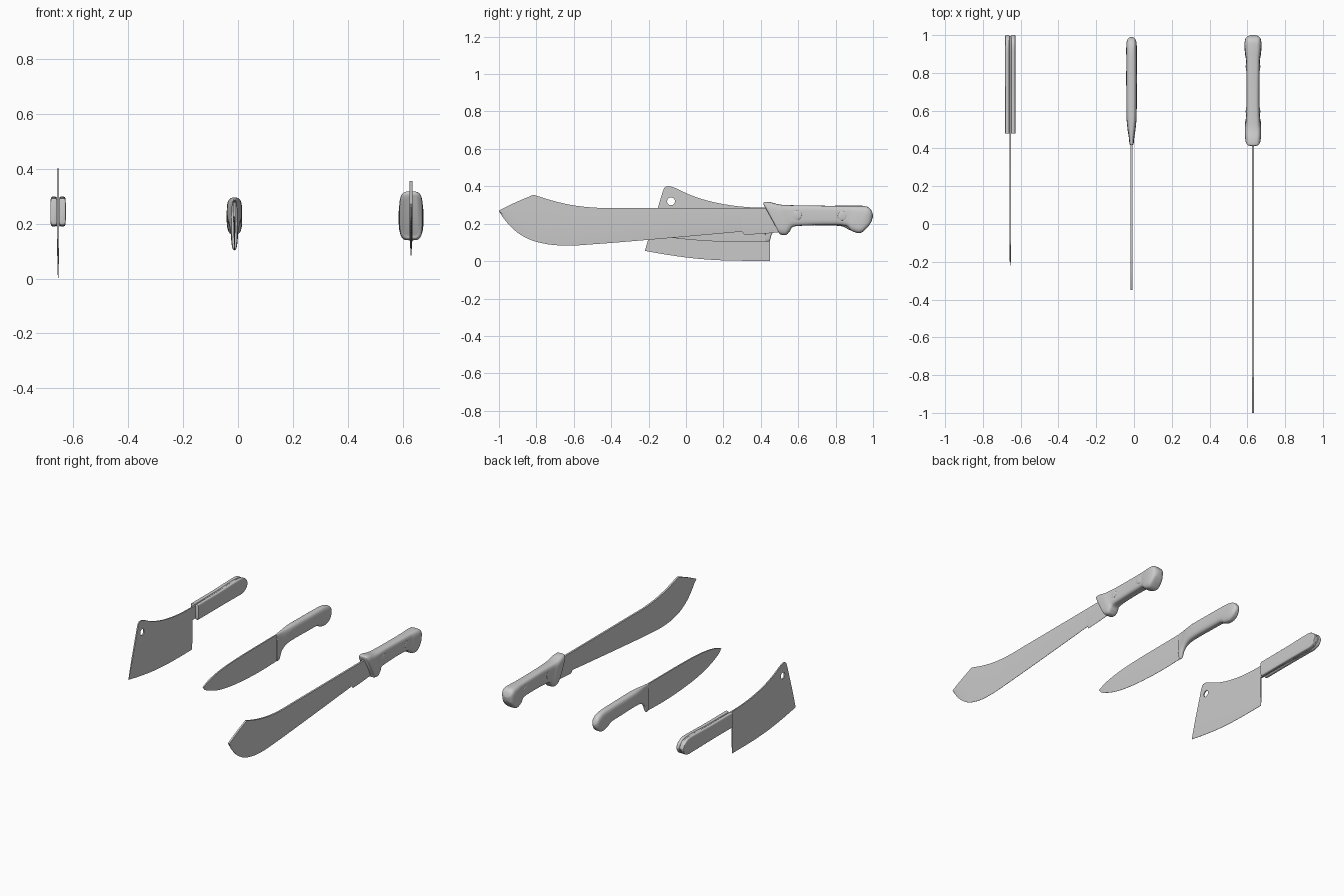
import bpy, bmesh, math

if "Cube" in bpy.data.objects:
    bpy.data.objects.remove(bpy.data.objects["Cube"])

CLEAVER_X, CHEF_X, MACHETE_X = -0.655, -0.013, 0.63


def skin(name, rings, angle=35):
    """Bridge a row of closed rings and cap both ends."""
    bm = bmesh.new()
    vs = [[bm.verts.new(p) for p in r] for r in rings]
    n = len(rings[0])
    for a, b in zip(vs, vs[1:]):
        for i in range(n):
            j = (i + 1) % n
            bm.faces.new((a[i], a[j], b[j], b[i]))
    bm.faces.new(vs[0])
    bm.faces.new(vs[-1][::-1])
    bmesh.ops.remove_doubles(bm, verts=bm.verts, dist=1e-5)
    bmesh.ops.recalc_face_normals(bm, faces=bm.faces)
    me = bpy.data.meshes.new(name)
    bm.to_mesh(me)
    bm.free()
    ob = bpy.data.objects.new(name, me)
    bpy.context.collection.objects.link(ob)
    smooth(ob, angle)
    return ob


def smooth(ob, angle=35):
    bpy.ops.object.select_all(action='DESELECT')
    ob.select_set(True)
    bpy.context.view_layer.objects.active = ob
    bpy.ops.object.shade_smooth_by_angle(angle=math.radians(angle))


def height(runs, y):
    """Smooth z(y) along runs of points; the joints between runs stay sharp."""
    run = next((r for r in runs if y <= r[-1][0] + 1e-9), runs[-1])
    sl = [(b[1] - a[1]) / (b[0] - a[0]) for a, b in zip(run, run[1:])]
    tan = [sl[0]] + [(a + b) / 2 for a, b in zip(sl, sl[1:])] + [sl[-1]]
    i = next((k for k in range(len(sl)) if y <= run[k + 1][0]), len(sl) - 1)
    (y0, z0), (y1, z1) = run[i], run[i + 1]
    h = y1 - y0
    t = (y - y0) / h
    return ((2*t**3 - 3*t*t + 1) * z0 + (t**3 - 2*t*t + t) * h * tan[i]
            + (3*t*t - 2*t**3) * z1 + (t**3 - t*t) * h * tan[i + 1])


def blade(name, x, top, bottom, thick, bevel=0.4, edge=0.001, n=64):
    """Blade between a spine line and a cutting line, ground thin at the edge."""
    span = [(r[0][0][0], r[-1][-1][0]) for r in (top, bottom)]
    ts = {(i / n) ** 1.6 for i in range(n + 1)}
    for runs, (a, b) in zip((top, bottom), span):
        ts |= {(r[-1][0] - a) / (b - a) for r in runs}
    rings = []
    for t in sorted(ts):
        (yt, zt), (yb, zb) = [(a + (b - a) * t, height(r, a + (b - a) * t))
                              for r, (a, b) in zip((top, bottom), span)]
        ym, zm = yb + (yt - yb) * bevel, zb + (zt - zb) * bevel
        rings.append([(x - thick, yt, zt), (x + thick, yt, zt), (x + thick, ym, zm),
                      (x + edge, yb, zb), (x - edge, yb, zb), (x - thick, ym, zm)])
    return skin(name, rings, 20)


def handle(name, x, stations, power=4, sub=5, sides=36):
    """Loft rounded sections; station = top y, top z, bottom y, bottom z, half width."""
    s = [stations[0]] + stations + [stations[-1]]
    rows = []
    for p, a, b, q in zip(s, s[1:], s[2:], s[3:]):
        for k in range(sub):
            t = k / sub
            rows.append([0.5 * (2*v + (w - u)*t + (2*u - 5*v + 4*w - r)*t*t
                                + (3*v - u - 3*w + r)*t**3)
                         for u, v, w, r in zip(p, a, b, q)])
    rows.append(stations[-1])
    e = 2 / power
    rings = []
    for yt, zt, yb, zb, w in rows:
        ring = []
        for k in range(sides):
            c, d = math.cos(math.tau * k / sides), math.sin(math.tau * k / sides)
            u = math.copysign(abs(c) ** e, c)
            v = (math.copysign(abs(d) ** e, d) + 1) / 2
            ring.append((x + w * u, yb + (yt - yb) * v, zb + (zt - zb) * v))
        rings.append(ring)
    return skin(name, rings, 50)


# Cleaver blade with hanging hole
cleaver = blade("cleaver_blade", CLEAVER_X,
    [[(-0.125, 0.37), (-0.115, 0.392), (-0.10, 0.40), (-0.075, 0.397), (0.02, 0.355),
      (0.12, 0.322), (0.25, 0.297), (0.36, 0.287), (0.45, 0.285)]],
    [[(-0.22, 0.055), (-0.1, 0.034), (0.05, 0.014), (0.2, 0.004), (0.3, 0.002), (0.45, 0.002)]],
    0.004)
bpy.ops.mesh.primitive_cylinder_add(vertices=32, radius=0.021, depth=0.1,
    location=(CLEAVER_X, -0.08, 0.32), rotation=(0, math.pi / 2, 0))
cutter = bpy.context.object
cutter.hide_render = True
mod = cleaver.modifiers.new("hanging_hole", 'BOOLEAN')
mod.operation, mod.object, mod.solver = 'DIFFERENCE', cutter, 'EXACT'
bpy.context.view_layer.objects.active = cleaver
bpy.ops.object.modifier_apply(modifier=mod.name)
bpy.data.objects.remove(cutter)

# Cleaver tang sandwiched by two scales
blade("cleaver_tang", CLEAVER_X,
    [[(0.445, 0.285), (0.7, 0.288), (0.94, 0.289), (0.98, 0.275), (0.996, 0.25)]],
    [[(0.445, 0.20), (0.7, 0.198), (0.94, 0.196), (0.98, 0.21), (0.996, 0.24)]],
    0.005, edge=0.005)
for side, sx in (("left", -1), ("right", 1)):
    handle("cleaver_scale_" + side, CLEAVER_X + sx * 0.0155,
        [(0.478, 0.285, 0.478, 0.203, 0.010), (0.482, 0.292, 0.482, 0.195, 0.0125),
         (0.5, 0.294, 0.5, 0.193, 0.0125), (0.7, 0.294, 0.7, 0.193, 0.0125),
         (0.88, 0.298, 0.88, 0.191, 0.0125), (0.945, 0.296, 0.945, 0.191, 0.0125),
         (0.98, 0.28, 0.98, 0.205, 0.0125), (0.995, 0.26, 0.995, 0.225, 0.0115),
         (1.0, 0.247, 1.0, 0.238, 0.009)], power=5)

# Kitchen knife blade
blade("kitchen_knife_blade", CHEF_X,
    [[(-0.35, 0.226), (-0.3, 0.246), (-0.22, 0.264), (-0.1, 0.277), (0.05, 0.282), (0.43, 0.284)]],
    [[(-0.35, 0.224), (-0.335, 0.206), (-0.29, 0.182), (-0.2, 0.15), (-0.1, 0.129),
      (0.05, 0.112), (0.25, 0.103), (0.43, 0.106)]],
    0.0045, bevel=0.6)

# Kitchen knife bolster and hooked handle
handle("kitchen_knife_handle", CHEF_X,
    [(0.418, 0.283, 0.425, 0.107, 0.006), (0.422, 0.286, 0.428, 0.105, 0.011),
     (0.445, 0.288, 0.447, 0.108, 0.013), (0.475, 0.290, 0.462, 0.150, 0.016),
     (0.52, 0.293, 0.50, 0.182, 0.022), (0.58, 0.295, 0.57, 0.193, 0.027),
     (0.72, 0.293, 0.72, 0.191, 0.028), (0.85, 0.291, 0.83, 0.187, 0.028),
     (0.91, 0.288, 0.875, 0.166, 0.028), (0.95, 0.279, 0.92, 0.160, 0.028),
     (0.975, 0.262, 0.955, 0.175, 0.025), (0.987, 0.24, 0.975, 0.195, 0.016),
     (0.99, 0.225, 0.985, 0.21, 0.006)], power=3)

# Machete blade: clipped tip, deep belly, notch ahead of the guard
blade("machete_blade", MACHETE_X,
    [[(-1.0, 0.271), (-0.92, 0.31), (-0.815, 0.355)],
     [(-0.815, 0.355), (-0.72, 0.325), (-0.6, 0.298), (-0.47, 0.285), (-0.3, 0.284), (0.52, 0.284)]],
    [[(-1.0, 0.268), (-0.975, 0.229), (-0.92, 0.168), (-0.85, 0.122), (-0.75, 0.092),
      (-0.63, 0.083), (-0.5, 0.09), (-0.2, 0.114), (0.1, 0.14), (0.3, 0.158)],
     [(0.3, 0.158), (0.312, 0.141)],
     [(0.312, 0.141), (0.42, 0.147), (0.52, 0.157)]],
    0.006, bevel=0.35)

# Machete handle: slanted guard, grip, flared pommel
handle("machete_handle", MACHETE_X,
    [(0.413, 0.305, 0.497, 0.155, 0.030), (0.418, 0.316, 0.503, 0.143, 0.040),
     (0.45, 0.315, 0.535, 0.14, 0.043), (0.49, 0.305, 0.555, 0.16, 0.043),
     (0.53, 0.300, 0.575, 0.184, 0.038), (0.62, 0.298, 0.64, 0.190, 0.034),
     (0.75, 0.296, 0.75, 0.193, 0.034), (0.87, 0.295, 0.85, 0.189, 0.036),
     (0.92, 0.295, 0.885, 0.162, 0.042), (0.965, 0.292, 0.93, 0.150, 0.045),
     (0.985, 0.28, 0.965, 0.175, 0.041), (0.995, 0.262, 0.985, 0.2, 0.032),
     (1.0, 0.245, 0.993, 0.215, 0.015)])

# Low domed rivets on both sides of the machete grip
for i, (y, z, w) in enumerate(((0.595, 0.246, 0.0345), (0.835, 0.242, 0.0345))):
    for sx in (-1, 1):
        bpy.ops.mesh.primitive_uv_sphere_add(segments=24, ring_count=12, radius=1,
            location=(MACHETE_X + sx * w, y, z))
        ob = bpy.context.object
        ob.name = f"machete_rivet_{i}_{'left' if sx < 0 else 'right'}"
        ob.scale = (0.004, 0.024, 0.024)
        smooth(ob)
